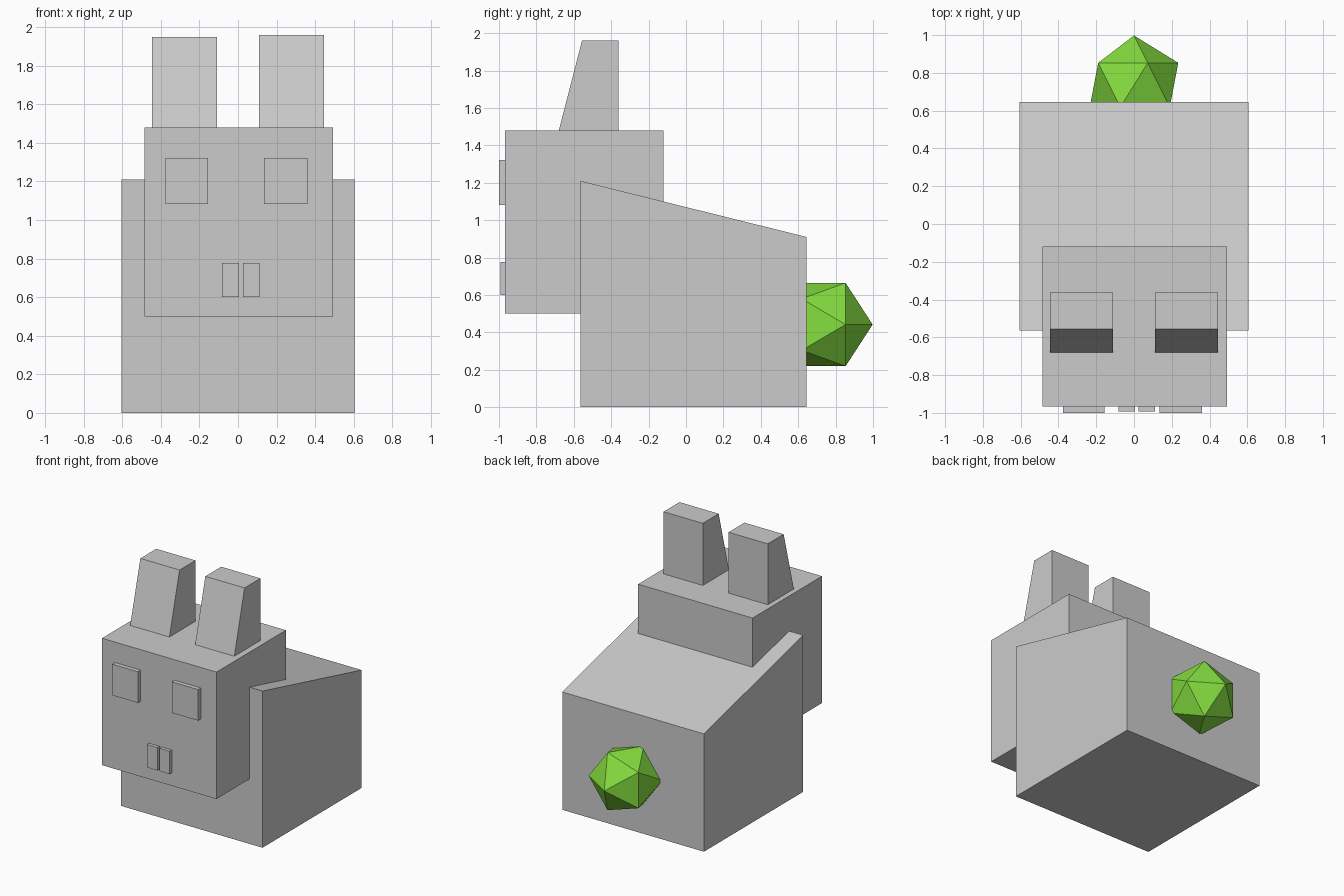
import bpy, math

if "Cube" in bpy.data.objects:
    bpy.data.objects.remove(bpy.data.objects["Cube"])


def extrude_x(name, profile, x0, x1):
    """Solid from a side (y, z) profile stretched between two x positions."""
    n = len(profile)
    verts = [(x, y, z) for x in (x0, x1) for y, z in profile]
    faces = [tuple(range(n))[::-1], tuple(range(n, 2 * n))]
    faces += [(i, (i + 1) % n, n + (i + 1) % n, n + i) for i in range(n)]
    mesh = bpy.data.meshes.new(name)
    mesh.from_pydata(verts, [], faces)
    obj = bpy.data.objects.new(name, mesh)
    bpy.context.collection.objects.link(obj)
    return obj


def box(name, x0, x1, y0, y1, z0, z1):
    return extrude_x(name, [(y0, z0), (y1, z0), (y1, z1), (y0, z1)], x0, x1)


# Body with a back sloping down towards the tail
extrude_x("body", [(-0.565, 0), (0.645, 0), (0.645, 0.91), (-0.565, 1.21)], -0.605, 0.605)

# Head
box("head", -0.485, 0.493, -0.967, -0.12, 0.5, 1.48)

# Ears with a slanted front
for side, x0, x1, top in (("left", -0.445, -0.11, 1.95), ("right", 0.11, 0.445, 1.96)):
    extrude_x(f"{side}_ear", [(-0.68, 1.48), (-0.362, 1.48), (-0.362, top), (-0.556, top)], x0, x1)

# Eyes and nostrils as thin plates on the face
for side, x0, x1 in (("left", -0.375, -0.155), ("right", 0.135, 0.36)):
    box(f"{side}_eye", x0, x1, -1.0, -0.967, 1.082, 1.322)
for side, x0, x1 in (("left", -0.083, 0.006), ("right", 0.025, 0.112)):
    box(f"{side}_nostril", x0, x1, -0.993, -0.967, 0.6, 0.777)

# Green faceted tail, partly sunk into the body
bpy.ops.mesh.primitive_ico_sphere_add(subdivisions=1, radius=0.262,
                                      location=(0, 0.736, 0.442),
                                      rotation=(-math.pi / 2, 0, 0))
tail = bpy.context.object
tail.name = "tail"
green = bpy.data.materials.new("green")
green.diffuse_color = (0.23, 0.72, 0.05, 1)
green.use_nodes = True
green.node_tree.nodes["Principled BSDF"].inputs["Base Color"].default_value = green.diffuse_color
tail.data.materials.append(green)
